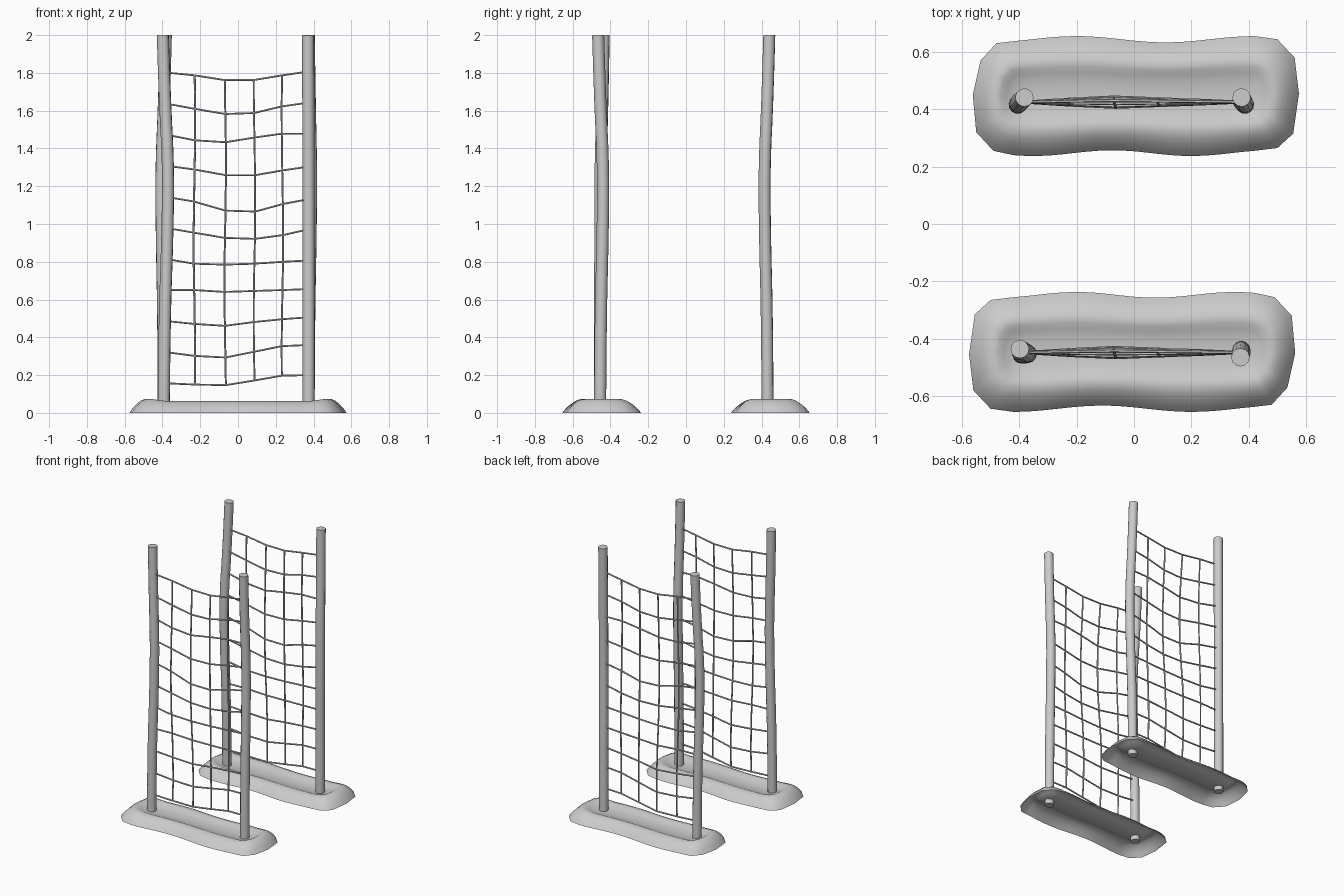
import bpy, bmesh
from math import sin, cos, pi
from mathutils import Vector

cube = bpy.data.objects.get("Cube")
if cube:
    bpy.data.objects.remove(cube)

grey = bpy.data.materials.new("plain grey")
grey.use_nodes = True
colour = (0.6, 0.6, 0.6, 1)
grey.diffuse_color = colour
grey.node_tree.nodes["Principled BSDF"].inputs["Base Color"].default_value = colour


def finish(obj, angle):
    bpy.ops.object.select_all(action='DESELECT')
    obj.select_set(True)
    bpy.context.view_layer.objects.active = obj
    if obj.type == 'CURVE':
        bpy.ops.object.convert(target='MESH')
    obj = bpy.context.object
    obj.data.materials.clear()
    obj.data.materials.append(grey)
    bpy.ops.object.shade_smooth_by_angle(angle=angle)


def rods(name, paths, radius, resolution, kind='POLY'):
    """Round rods along one or more paths."""
    curve = bpy.data.curves.new(name, 'CURVE')
    curve.dimensions = '3D'
    curve.bevel_depth = radius
    curve.bevel_resolution = resolution
    curve.use_fill_caps = True
    for path in paths:
        spline = curve.splines.new(kind)
        spline.points.add(len(path) - 1)
        for point, place in zip(spline.points, path):
            point.co = (*place, 1)
        if kind == 'NURBS':
            spline.order_u = 3
            spline.resolution_u = 3
            spline.use_endpoint_u = True
    obj = bpy.data.objects.new(name, curve)
    bpy.context.collection.objects.link(obj)
    finish(obj, pi / 4)


# Mound: wavy rounded outline stepped inward over a raised rim to a trough
MID, SPINE = -0.447, 0.38
RINGS = [(0, 0), (.1, .026), (.2, .044), (.3, .058), (.42, .067),
         (.52, .064), (.62, .055), (.75, .047), (1, .043)]


def mound(name, turn):
    steps = [-.42 + .84 * i / 20 for i in range(21)]
    south = [(x, -.644 - .011 * cos((x - .2) / .31 * pi)) for x in steps]
    north = [(x, -.247 + .01 * cos((x + .2) / .275 * pi)) for x in reversed(steps)]
    east = [(.48, -.63), (.535, -.57), (.562, -.45), (.55, -.32), (.49, -.255)]
    west = [(-.5, -.265), (-.555, -.315), (-.575, -.455), (-.56, -.58), (-.5, -.644)]
    outline = south + east + north + west
    bm = bmesh.new()
    loops = []
    for t, z in RINGS:
        loop = []
        for x, y in outline:
            heart = Vector((max(-SPINE, min(SPINE, x)), MID))
            p = Vector((x, y)).lerp(heart, t)
            lift = .93 + .17 * max(0, min(1, (abs(p.x) - .38) / .08))
            loop.append(bm.verts.new((p.x * turn, p.y * turn, z * lift)))
        loops.append(loop)
    n = len(outline)
    for a, b in zip(loops, loops[1:]):
        for i in range(n):
            j = (i + 1) % n
            bm.faces.new((a[i], a[j], b[j], b[i]))
    bmesh.ops.remove_doubles(bm, verts=bm.verts, dist=.0005)
    mesh = bpy.data.meshes.new(name)
    bm.to_mesh(mesh)
    bm.free()
    obj = bpy.data.objects.new(name, mesh)
    bpy.context.collection.objects.link(obj)
    finish(obj, pi / 3)


mound("front_mound", 1)
mound("back_mound", -1)


# Poles: slightly bent, given by foot, middle and top centres
def pole(name, foot, middle, top):
    heights = (.01, .5, .9, 1.3, 1.65, 2)
    foot, middle, top = Vector(foot), Vector(middle), Vector(top)
    plan = [foot, foot.lerp(middle, .15), foot.lerp(middle, .75),
            middle, middle.lerp(top, .65), top]
    path = [(p.x, p.y, z) for p, z in zip(plan, heights)]
    rods(name, [path], .032, 4, 'NURBS')


pole("front_right_pole", (-.393, -.455), (-.368, -.453), (-.398, -.436))
pole("front_left_pole", (.374, -.455), (.374, -.437), (.371, -.465))
pole("back_right_pole", (-.393, .432), (-.407, .414), (-.382, .441))
pole("back_left_pole", (.374, .432), (.388, .414), (.375, .441))

# Net: sagging rows tied to wavering uprights; each row lists its drop in mm
COLUMNS = (-.38, -.231, -.068, .087, .235, .37)
DEPTH = (0, .55, 1, .65, .35, 0)
DROPS = [(7, 10, -15, -40, -43), (20, 28, -2, -32, -38), (15, 25, 5, -10, -20),
         (0, 10, 5, 0, -5), (25, 30, 25, 15, 8), (25, 53, 58, 38, 8),
         (25, 73, 78, 38, 13), (20, 50, 50, 25, 5), (30, 40, 15, -5, -5),
         (28, 55, 50, 15, -5), (15, 40, 40, 15, -5)]


def net(name, y):
    rows = []
    for r, drops in enumerate(DROPS):
        row = []
        for c, drop in enumerate((0, *drops)):
            x = COLUMNS[c] + (0 < c < 5) * .004 * sin(r * .8 + c)
            bulge = .018 * DEPTH[c] * sin(r * .6 + .6)
            row.append((x, y + bulge, .157 + .1645 * r - drop / 1000))
        rows.append(row)
    uprights = [[row[c] for row in rows] for c in range(1, 5)]
    rods(name, rows + uprights, .0055, 1)


net("front_net", -.448)
net("back_net", .425)
